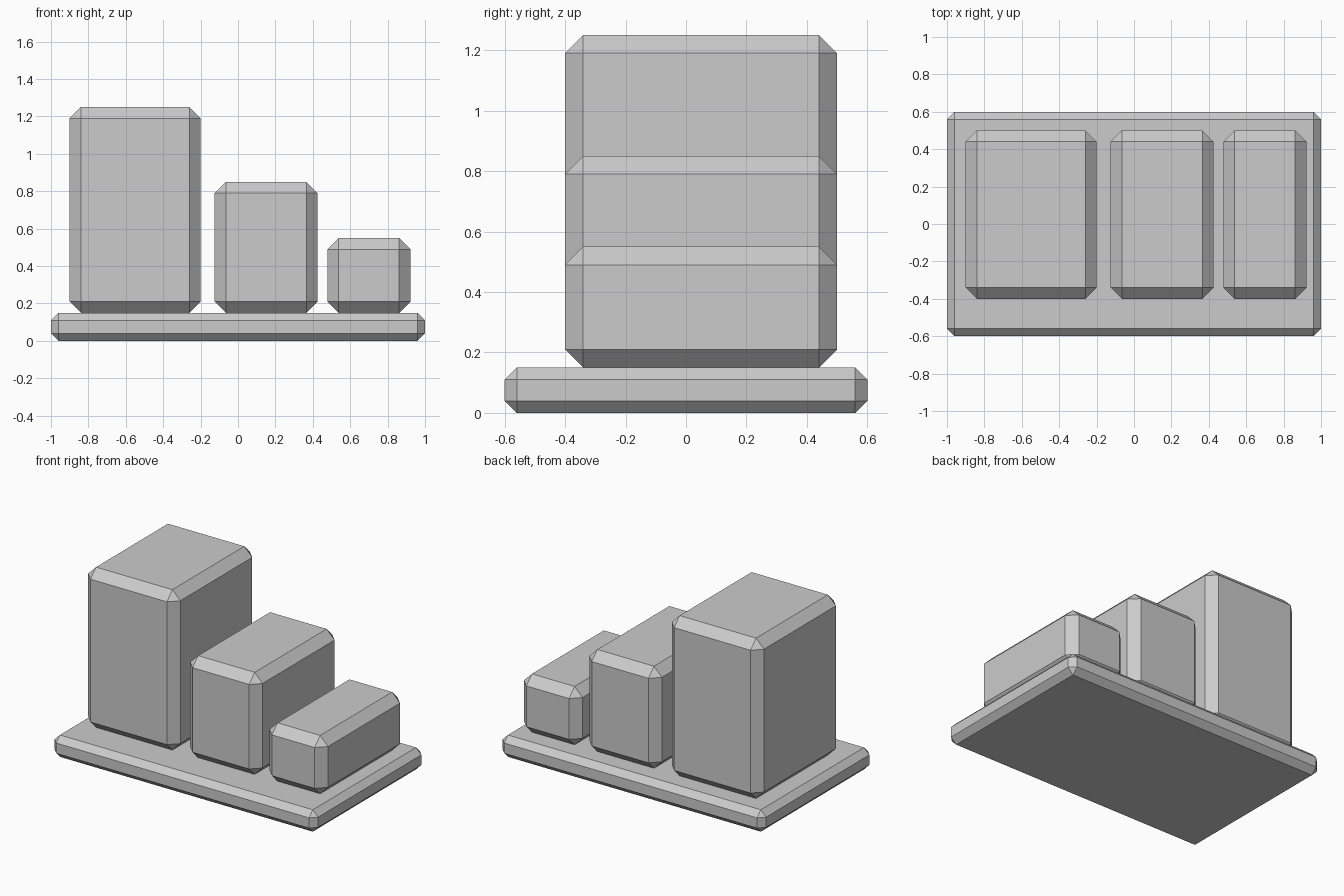
import bpy

if "Cube" in bpy.data.objects:
    bpy.data.objects.remove(bpy.data.objects["Cube"], do_unlink=True)

# Single plain grey material
GREY = (0.6, 0.6, 0.6, 1.0)
grey = bpy.data.materials.new("plain_grey")
grey.use_nodes = True
grey.diffuse_color = GREY
grey.node_tree.nodes["Principled BSDF"].inputs["Base Color"].default_value = GREY


def chamfered_box(name, low, high, chamfer):
    """Flat-shaded box between two corners, with every edge chamfered."""
    centre = [(a + b) / 2 for a, b in zip(low, high)]
    bpy.ops.mesh.primitive_cube_add(size=1, location=centre)
    box = bpy.context.object
    box.name = name
    box.scale = [b - a for a, b in zip(low, high)]
    bpy.ops.object.transform_apply(location=False, rotation=False, scale=True)
    bevel = box.modifiers.new("chamfer", "BEVEL")
    bevel.width = chamfer
    bevel.segments = 1
    bevel.limit_method = "NONE"
    box.data.materials.append(grey)
    return box


# Base slab
BASE_TOP = 0.15
chamfered_box("base_slab", (-1, -0.6, 0), (1, 0.6, BASE_TOP), 0.04)

# Three blocks stepping down from right to left
for name, x_min, x_max, top in (
    ("tall_block", -0.9, -0.2, 1.25),
    ("middle_block", -0.125, 0.425, 0.85),
    ("short_block", 0.478, 0.922, 0.55),
):
    chamfered_box(name, (x_min, -0.4, BASE_TOP), (x_max, 0.5, top), 0.06)
